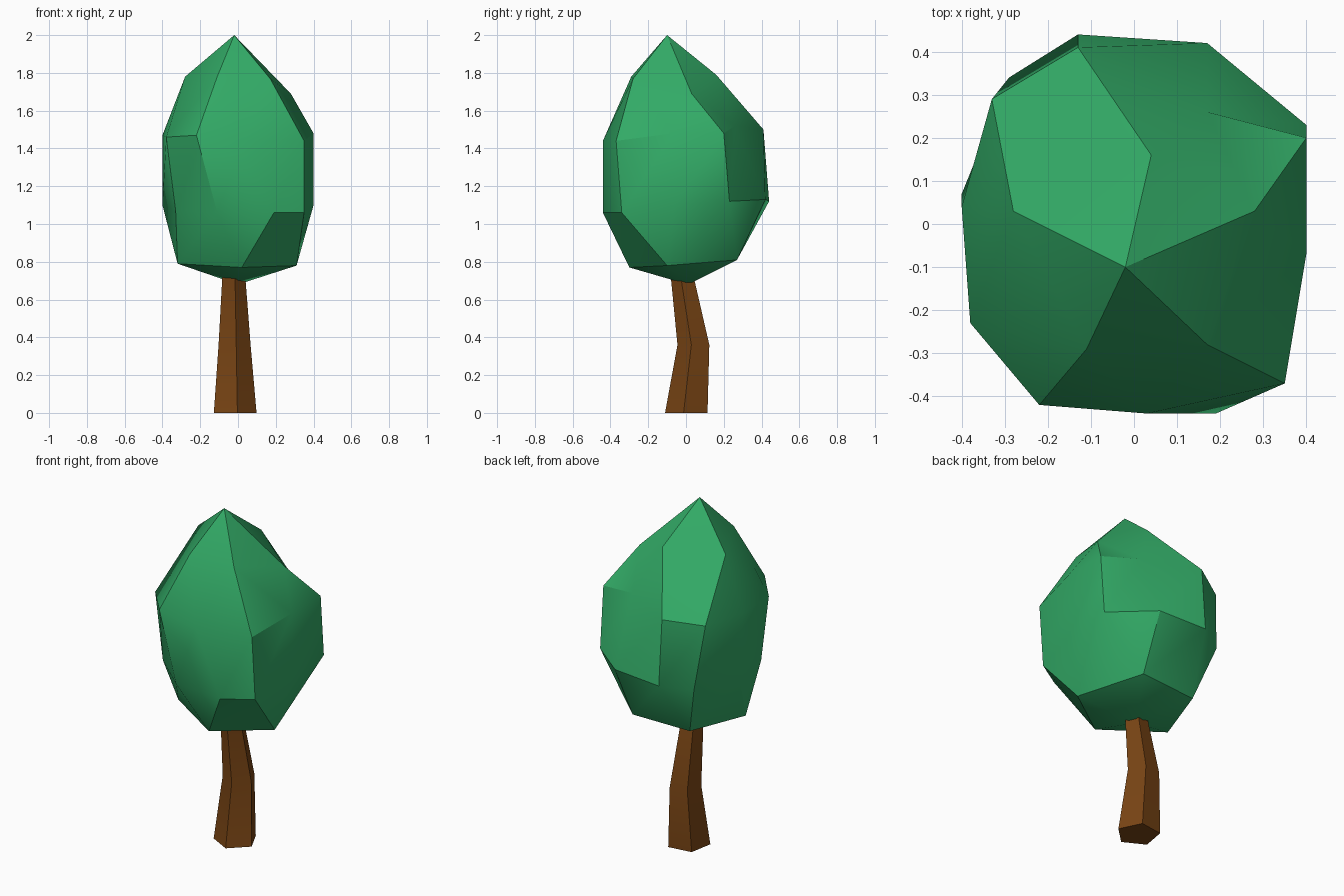
import bpy
import bmesh
import math

default_cube = bpy.data.objects.get("Cube")
if default_cube:
    bpy.data.objects.remove(default_cube, do_unlink=True)


def make_material(name, colour):
    material = bpy.data.materials.new(name)
    material.use_nodes = True
    material.diffuse_color = colour
    shader = next(n for n in material.node_tree.nodes if n.type == "BSDF_PRINCIPLED")
    shader.inputs["Base Color"].default_value = colour
    shader.inputs["Roughness"].default_value = 0.9
    return material


def finish_object(name, bm, material):
    bmesh.ops.recalc_face_normals(bm, faces=bm.faces[:])
    mesh = bpy.data.meshes.new(name)
    bm.to_mesh(mesh)
    bm.free()
    mesh.materials.append(material)
    obj = bpy.data.objects.new(name, mesh)
    bpy.context.collection.objects.link(obj)
    bpy.ops.object.select_all(action="DESELECT")
    obj.select_set(True)
    bpy.context.view_layer.objects.active = obj
    bpy.ops.object.shade_smooth_by_angle(angle=math.radians(30))
    return obj


def add_ring(bm, points):
    return [bm.verts.new(point) for point in points]


def join_rings(bm, lower, upper):
    count = len(lower)
    for i in range(count):
        j = (i + 1) % count
        bm.faces.new((lower[i], lower[j], upper[j], upper[i]))


def add_cap(bm, pole, inner, outer, shift):
    """Close a ring with an inner ring of half as many points and a pole."""
    for i, corner in enumerate(inner):
        following = inner[(i + 1) % len(inner)]
        before, facing, after = (
            outer[(2 * i + shift + step) % len(outer)] for step in (-1, 0, 1)
        )
        bm.faces.new((pole, corner, following))
        bm.faces.new((corner, before, facing))
        bm.faces.new((corner, facing, after))
        bm.faces.new((corner, after, following))


leaf_green = make_material("leaf green", (0.032, 0.402, 0.133, 1))
bark_brown = make_material("bark brown", (0.188, 0.058, 0.007, 1))

# Bent five-sided trunk: centre x, centre y, height, radius
trunk = bmesh.new()
sections = []
for cx, cy, height, radius in (
    (-0.02, 0.008, 0, 0.12),
    (-0.022, 0.044, 0.36, 0.09),
    (-0.025, -0.018, 0.73, 0.064),
):
    angles = [math.radians(-82) + math.tau * i / 5 for i in range(5)]
    sections.append(add_ring(trunk, [
        (cx + radius * math.cos(a), cy + radius * math.sin(a), height) for a in angles
    ]))
for lower, upper in zip(sections, sections[1:]):
    join_rings(trunk, lower, upper)
trunk.faces.new(sections[0])
trunk.faces.new(sections[-1])
finish_object("trunk", trunk, bark_brown)

# Faceted crown: two uneven belts, each closed by a small ring and a pole
crown = bmesh.new()
upper_belt = add_ring(crown, [
    (0.03, -0.44, 1.44), (0.35, -0.37, 1.44), (0.4, -0.07, 1.48),
    (0.4, 0.2, 1.48), (0.17, 0.26, 1.52), (-0.13, 0.41, 1.5),
    (-0.33, 0.29, 1.47), (-0.4, 0.04, 1.47), (-0.38, -0.23, 1.46),
    (-0.22, -0.42, 1.47),
])
lower_belt = add_ring(crown, [
    (0.19, -0.44, 1.06), (0.35, -0.34, 1.06), (0.4, -0.06, 1.1),
    (0.4, 0.23, 1.12), (0.17, 0.42, 1.13), (-0.13, 0.44, 1.12),
    (-0.29, 0.34, 1.1), (-0.4, 0.07, 1.1), (-0.33, -0.23, 1.07),
    (-0.11, -0.42, 1.06),
])
shoulder = add_ring(crown, [
    (0.17, -0.28, 1.77), (0.28, 0.03, 1.69), (0.04, 0.16, 1.79),
    (-0.28, 0.03, 1.78), (-0.11, -0.29, 1.78),
])
underside = add_ring(crown, [
    (0.02, -0.3, 0.77), (0.31, -0.1, 0.78), (0.16, 0.27, 0.81),
    (-0.2, 0.25, 0.8), (-0.32, -0.1, 0.79),
])
tip = crown.verts.new((-0.02, -0.1, 2))
base = crown.verts.new((0, 0.01, 0.68))
join_rings(crown, lower_belt, upper_belt)
add_cap(crown, tip, shoulder, upper_belt, 1)
add_cap(crown, base, underside, lower_belt, 0)
finish_object("crown", crown, leaf_green)
